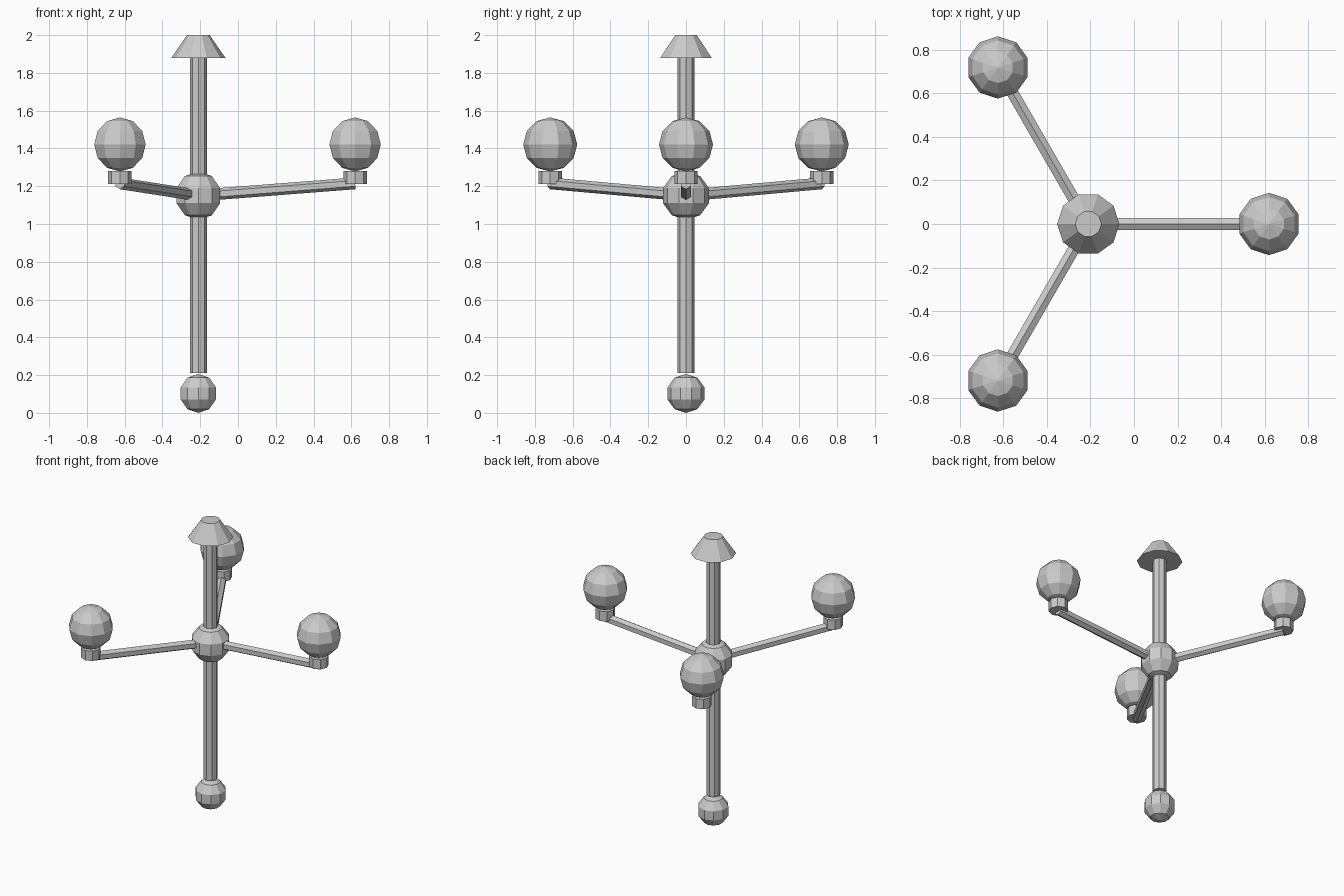
import bpy, bmesh
from math import sin, cos, pi, radians
from mathutils import Vector, Matrix

if "Cube" in bpy.data.objects:
    bpy.data.objects.remove(bpy.data.objects["Cube"])

AXIS = Vector((-0.21, 0, 0))


def finish(name, bm, matrix):
    bmesh.ops.recalc_face_normals(bm, faces=bm.faces)
    mesh = bpy.data.meshes.new(name)
    bm.to_mesh(mesh)
    bm.free()
    obj = bpy.data.objects.new(name, mesh)
    obj.matrix_world = matrix
    bpy.context.collection.objects.link(obj)
    return obj


def cone(name, r1, r2, start, end, sides, turn=0.0):
    """Capped cone or cylinder between two points."""
    start, end = Vector(start), Vector(end)
    d = end - start
    bm = bmesh.new()
    bmesh.ops.create_cone(bm, cap_ends=True, segments=sides,
                          radius1=r1, radius2=r2, depth=d.length)
    bmesh.ops.rotate(bm, verts=bm.verts, matrix=Matrix.Rotation(turn, 3, 'Z'))
    rot = d.to_track_quat('Z', 'Y').to_matrix().to_4x4()
    return finish(name, bm, Matrix.Translation((start + end) / 2) @ rot)


def ball(name, r, centre, rings, sides=10):
    """Low-poly sphere with a corner on the y axis."""
    bm = bmesh.new()
    top = bm.verts.new((0, 0, r))
    bottom = bm.verts.new((0, 0, -r))
    loops = []
    for i in range(1, rings):
        a = pi * i / rings
        loops.append([bm.verts.new((r * sin(a) * sin(2 * pi * j / sides),
                                    r * sin(a) * cos(2 * pi * j / sides),
                                    r * cos(a))) for j in range(sides)])
    for j in range(sides):
        k = (j + 1) % sides
        bm.faces.new((top, loops[0][j], loops[0][k]))
        bm.faces.new((bottom, loops[-1][k], loops[-1][j]))
        for a, b in zip(loops, loops[1:]):
            bm.faces.new((a[j], b[j], b[k], a[k]))
    return finish(name, bm, Matrix.Translation(centre))


def at(z, angle=0.0, out=0.0):
    return AXIS + Vector((out * cos(angle), out * sin(angle), z))


# Central stem, ceiling canopy, hub and finial
cone("stem", 0.045, 0.045, at(0.21), at(1.90), 8)
cone("ceiling_canopy", 0.143, 0.06, at(1.88), at(2.0), 10, radians(18))
ball("hub", 0.128, at(1.15), 5)
ball("finial", 0.103, at(0.103), 5)

# Three arms, each with a socket and a globe
for n in range(3):
    a = radians(120 * n)
    cone(f"arm_{n + 1}", 0.031, 0.031, at(1.153, a, 0.03), at(1.215, a, 0.83), 6)
    cone(f"socket_{n + 1}", 0.062, 0.062, at(1.212, a, 0.83), at(1.28, a, 0.83), 8)
    ball(f"globe_{n + 1}", 0.143, at(1.421, a, 0.83), 6)
